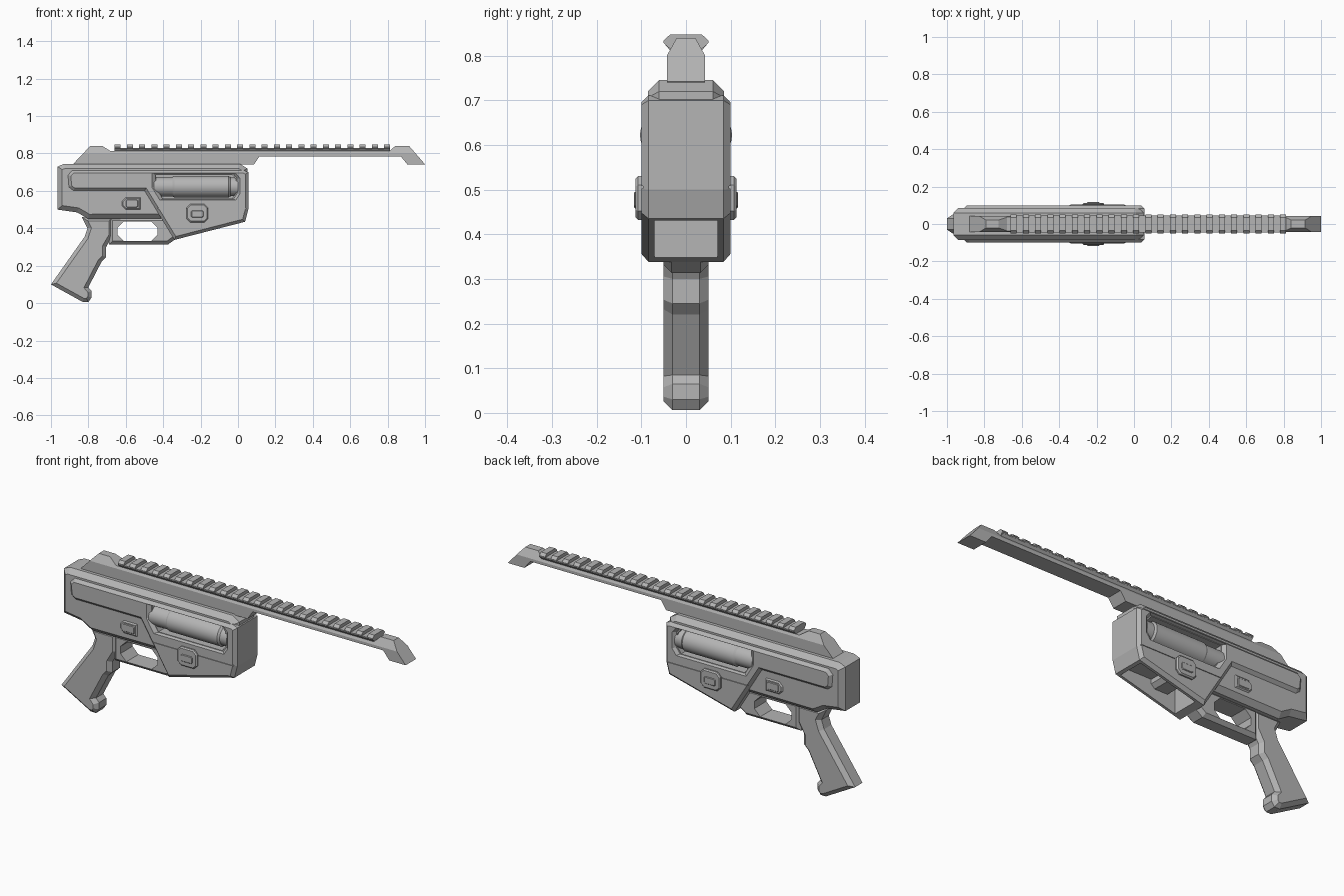
import bpy, bmesh

cube = bpy.data.objects.get("Cube")
if cube:
    bpy.data.objects.remove(cube, do_unlink=True)

GREY = (0.46, 0.46, 0.46, 1)
mat = bpy.data.materials.new("matte grey")
mat.use_nodes = True
mat.diffuse_color = GREY
mat.node_tree.nodes["Principled BSDF"].inputs["Base Color"].default_value = GREY


def finish(name, bm):
    bmesh.ops.recalc_face_normals(bm, faces=bm.faces)
    mesh = bpy.data.meshes.new(name)
    bm.to_mesh(mesh)
    bm.free()
    ob = bpy.data.objects.new(name, mesh)
    bpy.context.collection.objects.link(ob)
    mesh.materials.append(mat)
    return ob


def prism(name, pts, y0, y1, bevel=0, shrink=1):
    """Extrude an x-z outline from y0 to y1; bevel both rims, shrink the y0 end."""
    cx = sum(p[0] for p in pts) / len(pts)
    cz = sum(p[1] for p in pts) / len(pts)
    bm = bmesh.new()
    a = [bm.verts.new((cx + (x - cx) * shrink, y0, cz + (z - cz) * shrink)) for x, z in pts]
    b = [bm.verts.new((x, y1, z)) for x, z in pts]
    caps = [bm.faces.new(a), bm.faces.new(b[::-1])]
    for i in range(len(pts)):
        j = (i + 1) % len(pts)
        bm.faces.new((a[i], b[i], b[j], a[j]))
    bmesh.ops.recalc_face_normals(bm, faces=bm.faces)
    if bevel:
        rim = list({e for f in caps for e in f.edges})
        bmesh.ops.bevel(bm, geom=rim, offset=bevel, segments=1, profile=0.5, affect='EDGES')
    return finish(name, bm)


def slab(name, pts, half, bevel=0):
    return prism(name, pts, -half, half, bevel)


def rect(x0, x1, z0, z1, c=0):
    """Rectangle outline, with corners cut by c."""
    if not c:
        return [(x0, z0), (x1, z0), (x1, z1), (x0, z1)]
    return [(x0 + c, z0), (x1 - c, z0), (x1, z0 + c), (x1, z1 - c),
            (x1 - c, z1), (x0 + c, z1), (x0, z1 - c), (x0, z0 + c)]


def cut(targets, cutters):
    for ob in targets:
        for c in cutters:
            mod = ob.modifiers.new("cut", 'BOOLEAN')
            mod.operation = 'DIFFERENCE'
            mod.solver = 'EXACT'
            mod.object = c
        bpy.context.view_layer.update()
        graph = bpy.context.evaluated_depsgraph_get()
        mesh = bpy.data.meshes.new_from_object(ob.evaluated_get(graph))
        ob.modifiers.clear()
        ob.data = mesh
    for c in cutters:
        bpy.data.objects.remove(c, do_unlink=True)


# Receiver core and the raised side housing
core = slab("receiver_core", [
    (-.965, .73), (-.93, .745), (.01, .745), (.05, .72), (.05, .5), (.0, .455),
    (-.80, .45), (-.86, .485), (-.965, .5)], .085, .025)
housing = slab("side_housing", [
    (-.91, .685), (-.885, .711), (.03, .711), (.055, .70), (.055, .50), (.038, .435),
    (-.34, .338), (-.50, .60), (-.88, .60), (-.905, .62)], .10, .016)

# Side windows, seams and the hollow underside
window = [(-.463, .695), (-.01, .695), (.012, .668), (.012, .583),
          (-.01, .55), (-.42, .55), (-.463, .62)]
cutters = [slab("underside_cutter", rect(-.30, .02, .2, .475), .07)]
for s in (-1, 1):
    cutters.append(prism("frame_cutter", window, s * .085, s * .102, shrink=.92))
    inner = [(-.225 + (x + .225) * .9, .622 + (z - .622) * .88) for x, z in window]
    cutters.append(prism("window_cutter", inner, s * .02, s * .2))
    cutters.append(prism("seam_cutter", rect(-.45, .1, .503, .508), s * .096, s * .2))
cut([core, housing], cutters)


# Cells seen through the windows, turned from a stepped radius profile
def lathe(name, profile, y, z, n=32):
    bm = bmesh.new()
    rings = []
    for x, r in profile:
        ring = bmesh.ops.create_circle(bm, segments=n, radius=r)["verts"]
        for v in ring:
            v.co = (x, y + v.co.x, z + v.co.y)
        rings.append(ring)
    for p, q in zip(rings, rings[1:]):
        for i in range(n):
            j = (i + 1) % n
            bm.faces.new((p[i], p[j], q[j], q[i]))
    bm.faces.new(rings[0])
    bm.faces.new(rings[-1])
    ob = finish(name, bm)
    bpy.context.view_layer.objects.active = ob
    ob.select_set(True)
    bpy.ops.object.shade_smooth_by_angle()
    ob.select_set(False)


for side, s in (("left", 1), ("right", -1)):
    lathe(side + "_cell", [(-.45, .052), (-.35, .052), (-.34, .058), (-.05, .058),
                           (-.04, .05), (.0, .05)], s * .045, .622)

# Side buttons and rear latches
slab("side_button", rect(-.275, -.16, .432, .53, .02), .113, .006)
slab("button_inlay", rect(-.25, -.185, .458, .495, .006), .117, .003)
latch = [(-.62, .545), (-.60, .565), (-.522, .565), (-.522, .50), (-.60, .50), (-.62, .52)]
slab("rear_latch", latch, .091, .006)
slab("latch_inlay", rect(-.60, -.535, .512, .553, .006), .094, .003)

# Top bar with sight posts, narrowed towards the top
bar = slab("top_bar", [
    (-.885, .74), (-.79, .84), (-.725, .84), (-.68, .812), (.81, .812), (.84, .84),
    (.915, .84), (1, .742), (.905, .742), (.87, .785), (.115, .785), (.085, .74)], .043)
bm = bmesh.new()
bm.from_mesh(bar.data)
bmesh.ops.bisect_plane(bm, geom=bm.verts[:] + bm.edges[:] + bm.faces[:],
                       plane_co=(0, 0, .80), plane_no=(0, 0, 1))
for v in bm.verts:
    v.co.y *= 1 - max(0, v.co.z - .80) * 13
bm.to_mesh(bar.data)
bm.free()


# Accessory rail: a hexagonal strip with evenly spaced teeth
def strip(name, x0, x1, section):
    bm = bmesh.new()
    half = [bm.verts.new((x0, y, z)) for y, z in section]
    half += [bm.verts.new((x0, -y, z)) for y, z in reversed(section)]
    face = bm.faces.new(half)
    out = bmesh.ops.extrude_face_region(bm, geom=[face])
    for v in out["geom"]:
        if isinstance(v, bmesh.types.BMVert):
            v.co.x = x1
    return finish(name, bm)


strip("rail_base", -.66, .81, [(.03, .805), (.046, .824), (.046, .83)])
for i in range(23):
    x = -.66 + i * .0655
    strip("rail_tooth", x, x + .033, [(.03, .81), (.05, .828), (.05, .834), (.036, .847)])

# Grip
slab("grip", [
    (-.835, .46), (-.805, .40), (-.82, .355), (-1, .10), (-.83, .006), (-.80, .006),
    (-.783, .03), (-.783, .065), (-.80, .085), (-.73, .22), (-.705, .245),
    (-.705, .30), (-.67, .36), (-.67, .46)], .05, .02)

# Trigger guard with a rounded opening
guard = slab("trigger_guard", [(-.69, .46), (-.69, .313), (-.375, .313), (-.33, .345),
                               (-.33, .46)], .05, .018)
cut([guard], [slab("guard_cutter", rect(-.645, -.43, .332, .437, .034), .2)])
